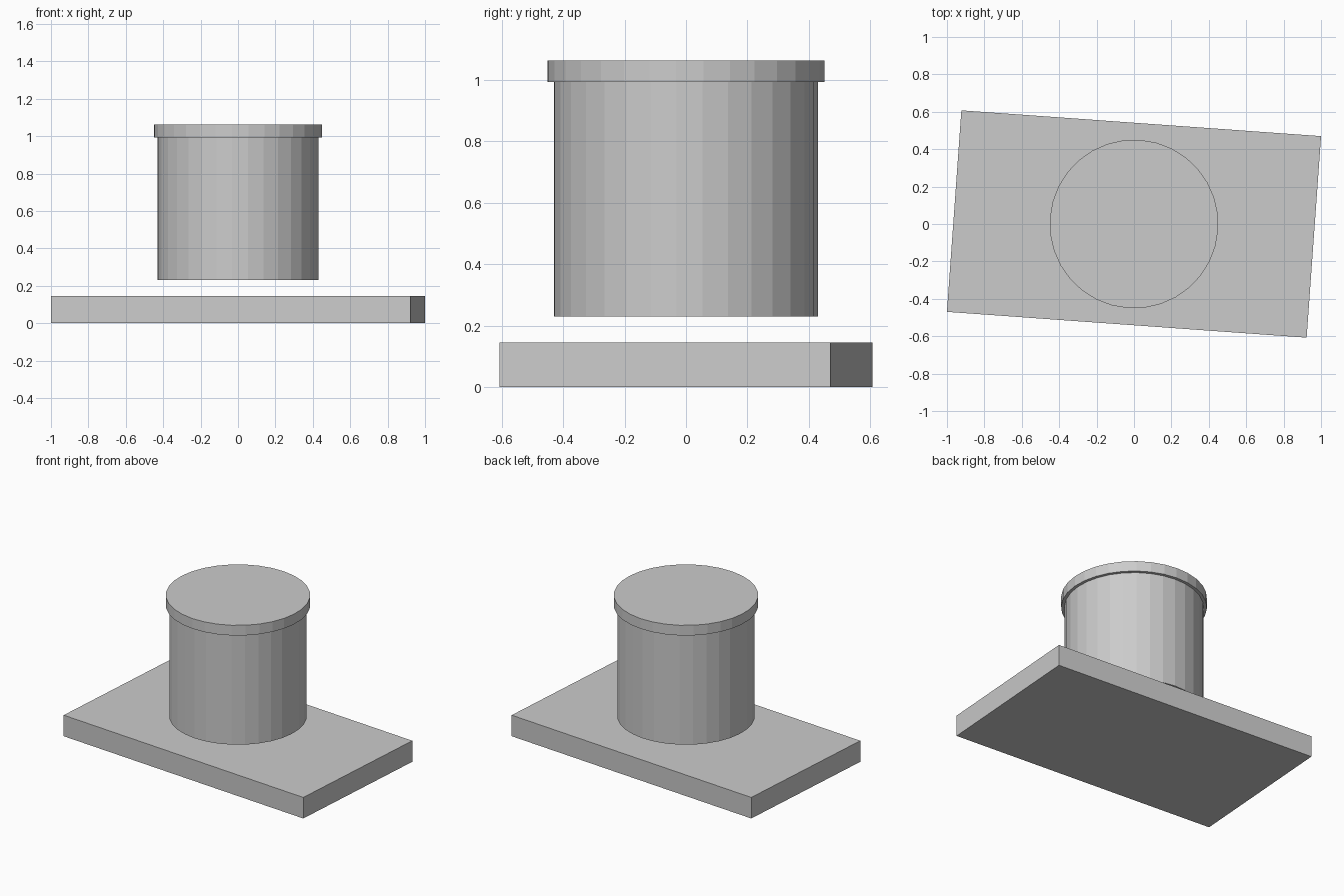
import bpy
from math import radians

if "Cube" in bpy.data.objects:
    bpy.data.objects.remove(bpy.data.objects["Cube"])

TURN = radians(-4.1)  # whole model is turned slightly about z


def cylinder(name, radius, z0, z1):
    bpy.ops.mesh.primitive_cylinder_add(
        vertices=32, radius=radius, depth=z1 - z0,
        location=(0, 0, (z0 + z1) / 2), rotation=(0, 0, TURN))
    bpy.context.object.name = name


# Rectangular base slab
bpy.ops.mesh.primitive_cube_add(size=1, location=(0, 0, 0.0725), rotation=(0, 0, TURN))
base = bpy.context.object
base.name = "base_plate"
base.scale = (1.928, 1.08, 0.145)

# Drum floating above the slab, with a wider lid
cylinder("drum", 0.431, 0.23, 0.992)
cylinder("lid", 0.451, 0.992, 1.062)
